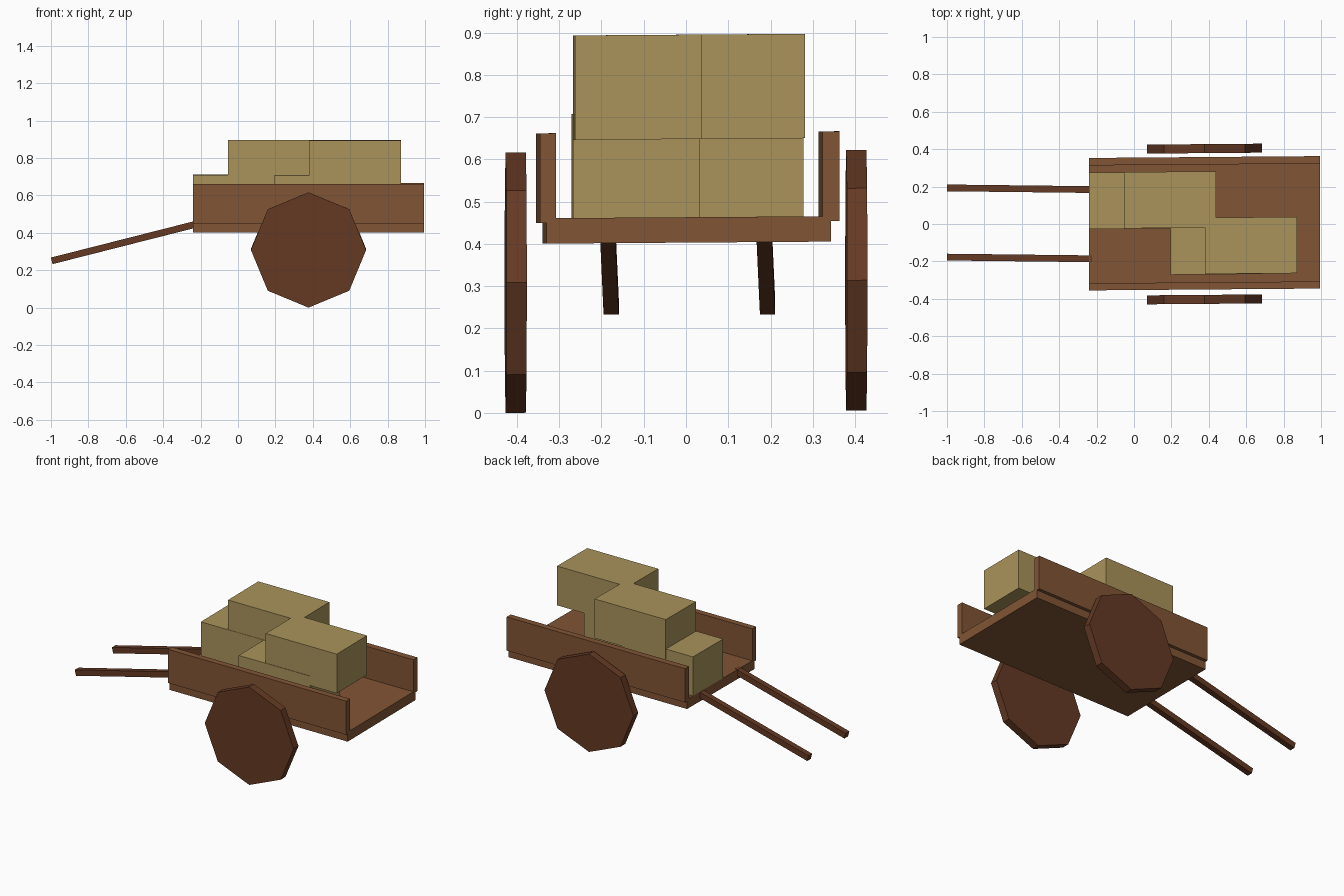
import bpy, bmesh, math
from mathutils import Matrix, Vector

if "Cube" in bpy.data.objects:
    bpy.data.objects.remove(bpy.data.objects["Cube"])


def material(name, rgb):
    m = bpy.data.materials.new(name)
    m.diffuse_color = (*rgb, 1)
    m.use_nodes = True
    m.node_tree.nodes["Principled BSDF"].inputs["Base Color"].default_value = m.diffuse_color
    return m


WOOD = material("plank brown", (0.22, 0.09, 0.035))
DARK = material("dark wood", (0.13, 0.042, 0.017))
HAY = material("straw", (0.40, 0.295, 0.105))


def finish(name, bm, mat):
    bmesh.ops.recalc_face_normals(bm, faces=bm.faces)
    me = bpy.data.meshes.new(name)
    bm.to_mesh(me)
    bm.free()
    me.materials.append(mat)
    ob = bpy.data.objects.new(name, me)
    bpy.context.collection.objects.link(ob)
    return ob


def lean(bm):
    # the cart sits very slightly crooked
    for v in bm.verts:
        v.co.z += 0.007 * v.co.y
        v.co.y += 0.008 * (v.co.x - 0.38)


def box(name, lo, hi, mat):
    bm = bmesh.new()
    bmesh.ops.create_cube(bm, size=1)
    for v in bm.verts:
        v.co = Vector([(a + b) / 2 + c * (b - a) for a, b, c in zip(lo, hi, v.co)])
    lean(bm)
    return finish(name, bm, mat)


# cart bed and side boards
box("bed_floor", (-0.24, -0.335, 0.403), (0.995, 0.338, 0.463), WOOD)
box("side_board_front", (-0.24, -0.350, 0.452), (0.995, -0.312, 0.664), WOOD)
box("side_board_back", (-0.24, 0.318, 0.452), (0.995, 0.358, 0.664), WOOD)

# stacked hay bales: lower corner of each
for i, (x, y, z) in enumerate([(-0.24, -0.022, 0.462), (0.195, -0.27, 0.462),
                               (-0.053, -0.02, 0.648), (0.38, -0.267, 0.648)]):
    box(f"hay_bale_{i + 1}", (x, y, z), (x + 0.492, y + 0.301, z + 0.247), HAY)

# octagonal wheels
for side, y in (("front", -0.403), ("back", 0.403)):
    bm = bmesh.new()
    bmesh.ops.create_cone(bm, cap_ends=True, segments=8, radius1=0.308,
                          radius2=0.308, depth=0.048)
    # first vertex lies on an axis, so corners point straight up and down
    bmesh.ops.transform(bm, verts=bm.verts, matrix=Matrix.Translation((0.377, y, 0.311))
                        @ Matrix.Rotation(math.pi / 2, 4, 'X'))
    lean(bm)
    finish("wheel_" + side, bm, DARK)

# sloping pull handles
for side, y in (("front", -0.181), ("back", 0.189)):
    a, b = Vector((-0.996, y + 0.004, 0.25)), Vector((-0.22, y - 0.005, 0.447))
    d = b - a
    bm = bmesh.new()
    bmesh.ops.create_cube(bm, size=1)
    rot = Matrix.Rotation(math.atan2(d.y, d.x), 4, 'Z') @ \
        Matrix.Rotation(-math.atan2(d.z, d.x), 4, 'Y')
    bmesh.ops.transform(bm, verts=bm.verts, matrix=Matrix.Translation((a + b) / 2) @ rot
                        @ Matrix.Diagonal((d.length, 0.036, 0.036, 1)))
    finish("handle_" + side, bm, DARK)
